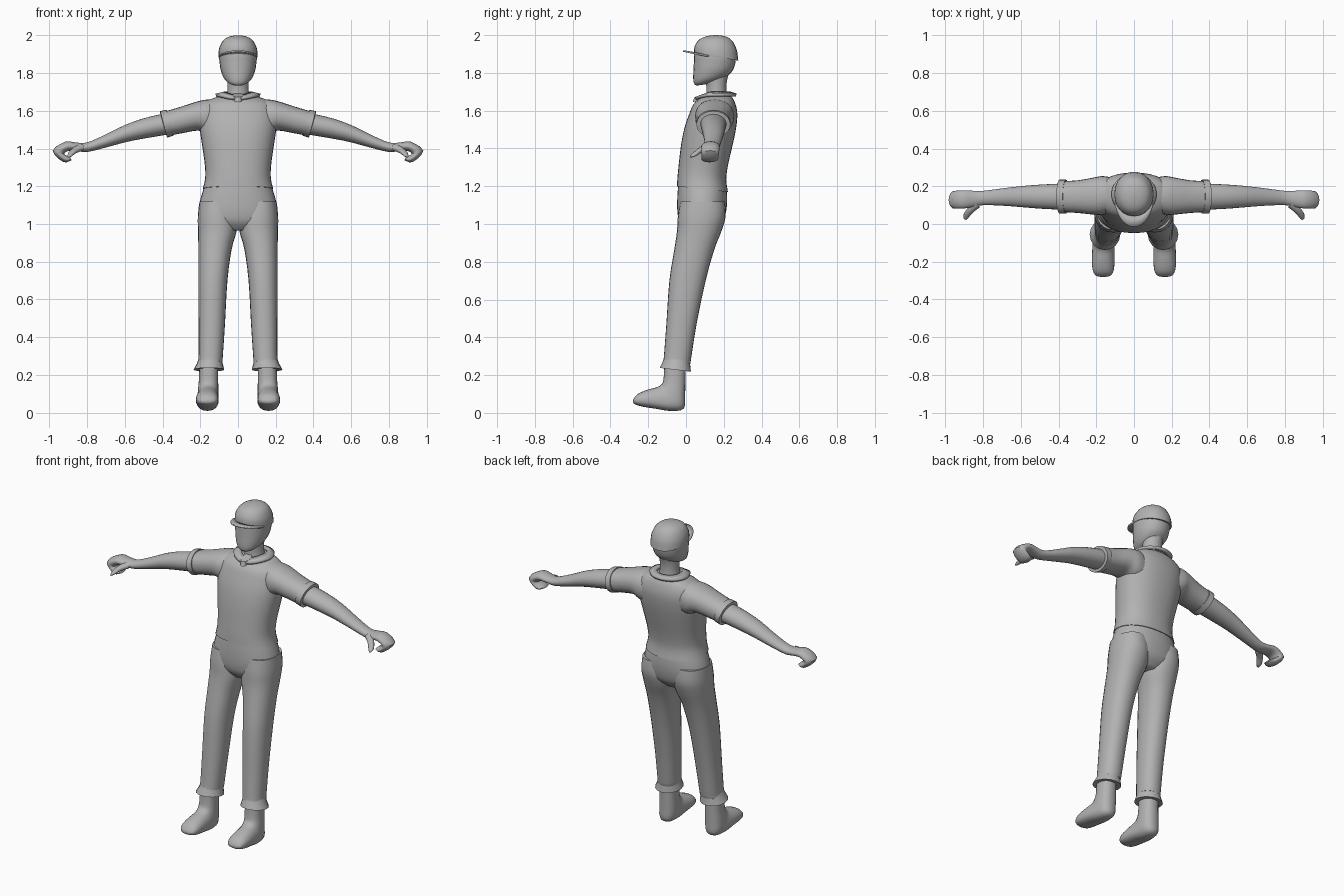
import bpy, bmesh, math
from mathutils import Vector as V

grey = bpy.data.materials.new("plain grey")
grey.diffuse_color = (0.45, 0.45, 0.45, 1)


def finish(name, bm, mirror=False, thick=0.0, angle=50):
    bmesh.ops.recalc_face_normals(bm, faces=bm.faces)
    me = bpy.data.meshes.new(name)
    bm.to_mesh(me)
    bm.free()
    me.materials.append(grey)
    ob = bpy.data.objects.new(name, me)
    bpy.context.collection.objects.link(ob)
    if thick:
        mod = ob.modifiers.new("thickness", 'SOLIDIFY')
        mod.thickness, mod.offset = thick, 0
    if mirror:
        mod = ob.modifiers.new("mirror", 'MIRROR')
        mod.use_mirror_merge = False
    bpy.ops.object.select_all(action='DESELECT')
    ob.select_set(True)
    bpy.context.view_layer.objects.active = ob
    bpy.ops.object.shade_smooth_by_angle(angle=math.radians(angle))
    return ob


def loft(name, rings, steps=3, sides=24, power=1.0, mirror=False):
    """Skin ellipses; each ring is (edge point, opposite edge point, half-width vector)."""
    keys = [((V(a) + V(b)) / 2, (V(a) - V(b)) / 2, V(w)) for a, b, w in rings]
    path, n = [], len(keys)
    for i in range(n - 1):
        k = [keys[max(0, i - 1)], keys[i], keys[i + 1], keys[min(n - 1, i + 2)]]
        for s in range(steps):
            t = s / steps
            path.append([q + 0.5 * t * (r - p + t * (2 * p - 5 * q + 4 * r - o + t * (3 * (q - r) + o - p)))
                         for p, q, r, o in zip(*k)])
    path.append(keys[-1])
    bm = bmesh.new()
    loops = []
    for c, u, w in path:
        loop = []
        for j in range(sides):
            t = 2 * math.pi * j / sides
            cu, sw = math.cos(t), math.sin(t)
            loop.append(bm.verts.new(c + u * math.copysign(abs(cu) ** power, cu)
                                     + w * math.copysign(abs(sw) ** power, sw)))
        loops.append(loop)
    for A, B in zip(loops, loops[1:]):
        for j in range(sides):
            k = (j + 1) % sides
            bm.faces.new((A[j], A[k], B[k], B[j]))
    bm.faces.new(loops[0])
    bm.faces.new(loops[-1])
    return finish(name, bm, mirror)


def upright(rows):
    """Rows of front y, front z, back y, back z, half width, centre x."""
    return [((cx, yf, zf), (cx, yb, zb), (w, 0, 0)) for yf, zf, yb, zb, w, cx in rows]


def sideways(rows):
    """Rows of top x, top z, bottom x, bottom z, half depth, centre y."""
    return [((xa, cy, za), (xb, cy, zb), (0, d, 0)) for xa, za, xb, zb, d, cy in rows]


def sheet(name, inner, outer, thick):
    bm = bmesh.new()
    A = [bm.verts.new(p) for p in inner]
    B = [bm.verts.new(p) for p in outer]
    for i in range(len(A) - 1):
        bm.faces.new((A[i], A[i + 1], B[i + 1], B[i]))
    return finish(name, bm, thick=thick)


# Shirt body
loft("shirt", upright([
    (-.048, 1.20, .222, 1.17, .187, 0), (-.045, 1.25, .213, 1.235, .174, 0),
    (-.038, 1.32, .222, 1.31, .176, 0), (-.026, 1.42, .245, 1.41, .19, 0),
    (-.008, 1.51, .264, 1.50, .203, 0), (.016, 1.58, .272, 1.58, .205, 0),
    (.04, 1.635, .262, 1.635, .185, 0), (.075, 1.665, .245, 1.67, .13, 0),
    (.10, 1.68, .225, 1.685, .07, 0)]), sides=32, power=.88)

# Sleeves and rolled cuffs
loft("sleeve", sideways([
    (.08, 1.66, .10, 1.46, .085, .155), (.16, 1.66, .165, 1.475, .102, .152),
    (.22, 1.648, .21, 1.495, .098, .148), (.30, 1.622, .285, 1.483, .087, .145),
    (.385, 1.597, .355, 1.47, .082, .145)]), power=.9, mirror=True)
loft("sleeve_cuff", sideways([
    (.376, 1.592, .345, 1.475, .078, .145), (.378, 1.605, .342, 1.468, .090, .145),
    (.412, 1.598, .376, 1.457, .090, .145), (.412, 1.586, .38, 1.472, .074, .145)]),
    steps=1, mirror=True)

# Forearm running into a loosely curled hand
loft("arm", sideways([
    (.38, 1.588, .36, 1.476, .070, .145), (.50, 1.560, .48, 1.456, .064, .145),
    (.60, 1.524, .585, 1.436, .056, .145), (.70, 1.475, .69, 1.408, .046, .143),
    (.80, 1.432, .795, 1.382, .038, .138), (.86, 1.432, .845, 1.385, .043, .133),
    (.915, 1.436, .895, 1.388, .048, .13), (.982, 1.388, .92, 1.372, .047, .128),
    (.925, 1.328, .898, 1.358, .044, .126), (.882, 1.338, .888, 1.352, .032, .124)]),
    mirror=True)
loft("thumb", [
    ((.835, .105, 1.425), (.835, .105, 1.385), (.02, .015, 0)),
    ((.868, .072, 1.405), (.868, .072, 1.372), (.016, .010, 0)),
    ((.888, .045, 1.382), (.888, .045, 1.356), (.014, .008, 0)),
    ((.896, .024, 1.362), (.896, .024, 1.352), (.006, .004, 0))], sides=12, mirror=True)

# Neck and head
loft("neck", upright([
    (.10, 1.64, .225, 1.65, .066, 0), (.108, 1.70, .215, 1.70, .057, 0),
    (.105, 1.75, .217, 1.76, .057, 0), (.09, 1.80, .235, 1.82, .06, 0)]))
loft("head", upright([
    (.055, 1.733, .09, 1.737, .022, 0), (.042, 1.745, .125, 1.745, .047, 0),
    (.038, 1.775, .19, 1.765, .073, 0), (.040, 1.82, .238, 1.80, .090, 0),
    (.042, 1.86, .258, 1.84, .097, 0), (.048, 1.92, .262, 1.89, .098, 0),
    (.09, 1.97, .23, 1.96, .06, 0)]), power=.95)

# Cap dome with its brim
loft("cap", upright([
    (.042, 1.902, .277, 1.865, .103, 0), (.042, 1.912, .275, 1.882, .104, 0),
    (.046, 1.942, .268, 1.925, .099, 0), (.068, 1.975, .245, 1.970, .079, 0),
    (.105, 1.993, .212, 1.992, .047, 0), (.15, 2.0, .17, 2.0, .008, 0)]), power=.95)
inner, outer = [], []
for i in range(17):
    t = math.radians(-75 + 150 * i / 16)
    s, c = math.sin(t), math.cos(t)
    inner.append((.098 * s, .16 - .113 * c, 1.882 + .024 * c))
    outer.append((.104 * s, .145 - .16 * c, 1.882 + .034 * c))
sheet("cap_brim", inner, outer, .008)

# Open collar with a placket at the throat
inner, outer = [], []
for i in range(33):
    t = math.radians(8 + 344 * i / 32)
    s, c = math.sin(t), math.cos(t)
    dip = max(0, c) ** 3
    inner.append((.072 * s, .162 - .070 * c, 1.694 - .018 * dip))
    outer.append((.118 * s, .158 - .108 * c, 1.682 - .018 * dip))
sheet("collar", inner, outer, .016)
loft("placket", [((0, .045, 1.672), (0, .12, 1.695), (.028, 0, 0)),
                 ((0, .036, 1.646), (0, .10, 1.66), (.022, 0, 0))], steps=1, sides=12)

# Trousers: hips and two legs
loft("trouser_hips", upright([
    (-.042, 1.20, .216, 1.175, .182, 0), (-.046, 1.14, .218, 1.13, .198, 0),
    (-.046, 1.07, .213, 1.07, .209, 0), (-.035, 1.01, .195, 1.01, .185, 0),
    (.0, .965, .15, .965, .08, 0)]), sides=32, power=.9)
loft("trouser_leg", upright([
    (-.03, 1.12, .205, 1.12, .092, .112), (-.043, 1.04, .21, 1.04, .104, .109),
    (-.048, .96, .187, .96, .102, .110), (-.062, .865, .15, .865, .088, .122),
    (-.088, .70, .104, .70, .077, .133), (-.104, .47, .056, .47, .070, .139),
    (-.117, .30, .026, .28, .064, .145), (-.120, .275, .022, .26, .064, .147)]),
    power=.9, mirror=True)
loft("trouser_cuff", upright([
    (-.116, .29, .02, .275, .063, .147), (-.124, .27, .022, .255, .068, .149),
    (-.138, .238, .026, .218, .081, .154), (-.128, .238, .016, .222, .07, .154)]),
    steps=1, sides=16, mirror=True)

# Shoes with a slightly raised toe
loft("shoe", upright([
    (-.114, .27, .0, .26, .050, .155), (-.118, .19, -.003, .17, .051, .156),
    (-.126, .155, -.005, .09, .054, .158), (-.150, .138, -.012, .022, .056, .160),
    (-.185, .128, -.08, .010, .059, .162), (-.225, .115, -.16, .022, .060, .163),
    (-.258, .098, -.225, .032, .056, .163), (-.277, .075, -.262, .042, .042, .163),
    (-.281, .062, -.278, .05, .015, .163)]), power=.85, mirror=True)
